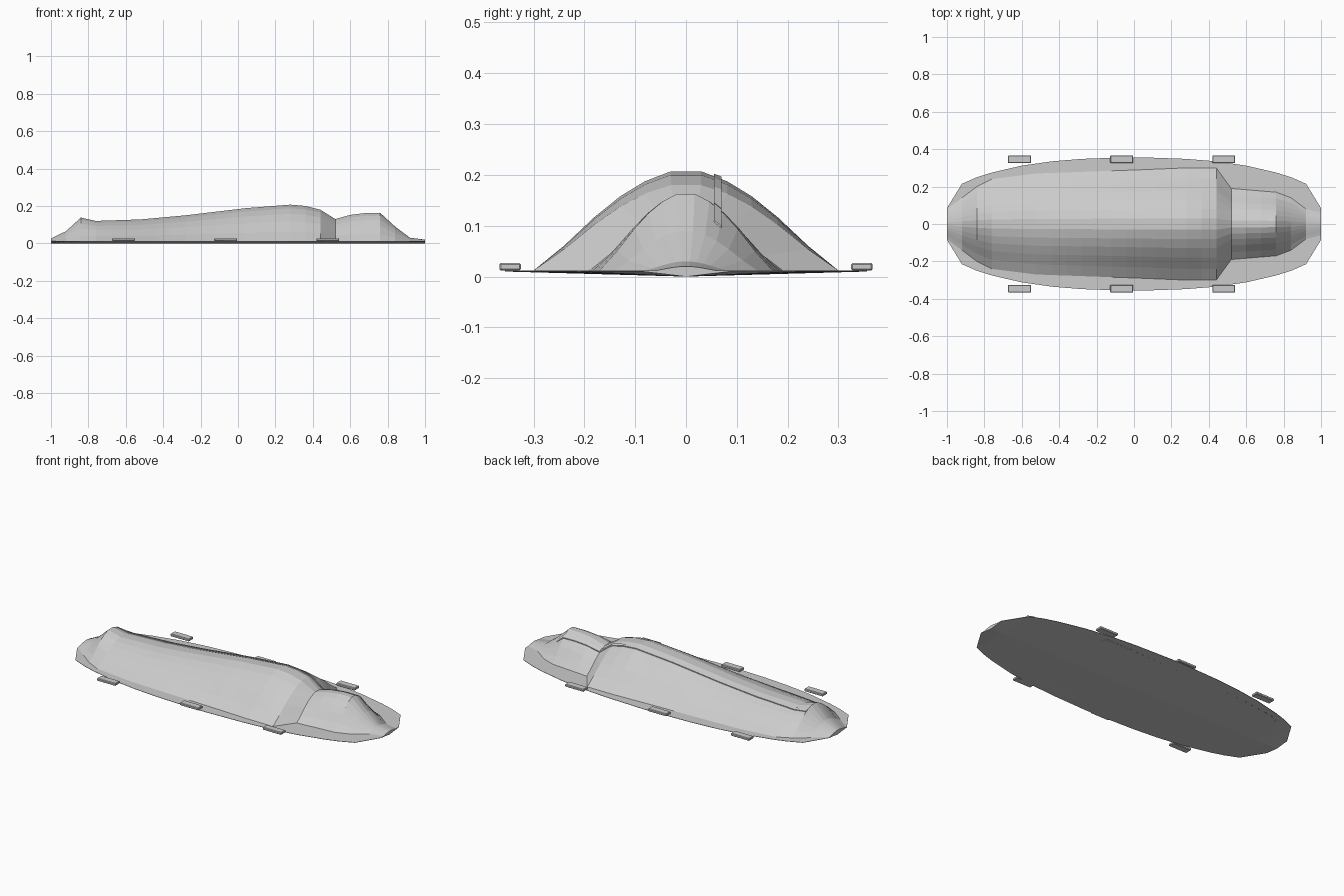
import bpy

cube = bpy.data.objects.get("Cube")
if cube:
    bpy.data.objects.remove(cube)

grey = bpy.data.materials.new("light_grey")
grey.use_nodes = True
colour = (0.6, 0.6, 0.6, 1)
grey.diffuse_color = colour
grey.node_tree.nodes["Principled BSDF"].inputs["Base Color"].default_value = colour

BOARD_TOP = 0.012


def interp(table, x):
    """Piecewise linear lookup in a list of (x, value) pairs."""
    for (a, va), (b, vb) in zip(table, table[1:]):
        if x <= b:
            return va + (vb - va) * max(0, (x - a) / (b - a))
    return table[-1][1]


def loft(name, rings):
    """Skin closed rings of equal length and cap both ends."""
    n = len(rings[0])
    faces = [tuple(range(n)), tuple(range(len(rings) * n - 1, len(rings) * n - n - 1, -1))]
    for r in range(len(rings) - 1):
        for i in range(n):
            j = (i + 1) % n
            faces.append((r * n + i, (r + 1) * n + i, (r + 1) * n + j, r * n + j))
    mesh = bpy.data.meshes.new(name)
    mesh.from_pydata([p for ring in rings for p in ring], [], faces)
    mesh.materials.append(grey)
    obj = bpy.data.objects.new(name, mesh)
    bpy.context.collection.objects.link(obj)
    return obj


stations = [-1 + 0.08 * i for i in range(26)]

# Ridge height, footprint and cross-section of the draped shape
ridge = [(-1, 0.026), (-0.92, 0.065), (-0.84, 0.138), (-0.76, 0.12), (-0.52, 0.128),
         (-0.28, 0.15), (0.04, 0.188), (0.28, 0.207), (0.36, 0.2), (0.44, 0.18),
         (0.52, 0.13), (0.6, 0.152), (0.68, 0.162), (0.76, 0.163), (0.84, 0.09),
         (0.92, 0.03), (1, 0.02)]
footprint = [(-1, 0.08), (-0.92, 0.14), (-0.84, 0.2), (-0.76, 0.24), (-0.52, 0.27),
             (0.04, 0.29), (0.28, 0.3), (0.44, 0.3), (0.52, 0.19), (0.76, 0.17),
             (0.84, 0.14), (0.92, 0.08), (1, 0.06)]
section = [(0, 1), (0.1, 1), (0.27, 0.9), (0.43, 0.75), (0.6, 0.54), (0.8, 0.25), (1, 0)]


def cover_height(x, y):
    t = abs(y) / interp(footprint, x)
    return BOARD_TOP + (interp(ridge, x) - BOARD_TOP) * interp(section, t)


# Draped cover
rings = []
for x in stations:
    w = interp(footprint, x)
    side = [t * w for t, _ in section[1:]]
    ys = [-y for y in reversed(side)] + side
    ring = [(x, y, cover_height(x, y)) for y in ys]
    ring += [(x, w, BOARD_TOP - 0.004), (x, -w, BOARD_TOP - 0.004)]
    rings.append(ring)
loft("cover", rings)

# Shallow keeled board
outline = [(0, 0.358), (0.28, 0.348), (0.44, 0.335), (0.6, 0.312), (0.76, 0.275),
           (0.84, 0.25), (0.92, 0.215), (1, 0.085)]
rings = []
for x in stations:
    w = interp(outline, abs(x))
    rings.append([(x, -w, BOARD_TOP - 0.002), (x, -w, BOARD_TOP), (x, w, BOARD_TOP),
                  (x, w, BOARD_TOP - 0.002), (x, 0, 0)])
loft("board", rings)

# Closure strip along the cover
rings = []
for x in [-0.84 + 0.08 * i for i in range(21)] + [0.8]:
    a, b = 0.055, 0.07
    za, zb = cover_height(x, a), cover_height(x, b)
    rings.append([(x, a, za - 0.004), (x, a, za + 0.005),
                  (x, b, zb + 0.005), (x, b, zb - 0.004)])
loft("closure_strip", rings)

# Carrying handles
for side, sign in (("left", 1), ("right", -1)):
    for i, x in enumerate((-0.612, -0.066, 0.48)):
        bpy.ops.mesh.primitive_cube_add(size=1, location=(x, sign * 0.346, 0.0195))
        handle = bpy.context.object
        handle.name = f"{side}_handle_{i + 1}"
        handle.scale = (0.122, 0.042, 0.015)
        bpy.ops.object.transform_apply(location=False, rotation=False)
        bevel = handle.modifiers.new("soft_edges", "BEVEL")
        bevel.width = 0.003
        bevel.segments = 1
        handle.data.materials.append(grey)

# Consistent outward normals
for obj in bpy.context.collection.objects:
    if obj.type == "MESH" and obj.name in ("cover", "board", "closure_strip"):
        bpy.context.view_layer.objects.active = obj
        bpy.ops.object.mode_set(mode="EDIT")
        bpy.ops.mesh.select_all(action="SELECT")
        bpy.ops.mesh.normals_make_consistent(inside=False)
        bpy.ops.object.mode_set(mode="OBJECT")
